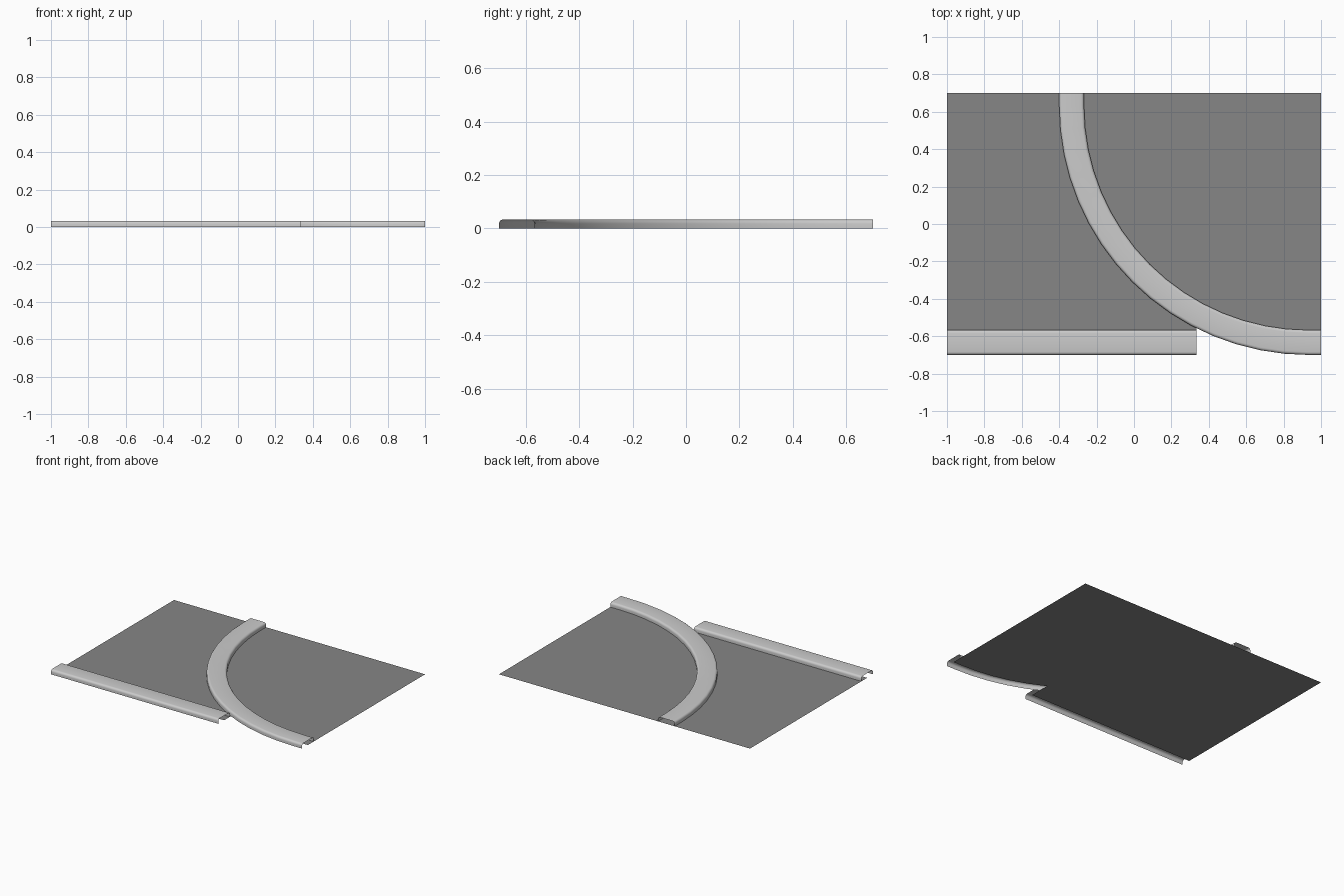
import bpy, bmesh, math
from mathutils import Vector

if "Cube" in bpy.data.objects:
    bpy.data.objects.remove(bpy.data.objects["Cube"])

W, H, R = 0.133, 0.0335, 0.016     # kerb width, height, edge rounding
CX, CY = 0.933, 0.633              # centre of the kerb bend
MID = 1.333 - W / 2                # bend radius at kerb midline
EDGE = -0.7 + W / 2                # kerb midline along the front
STEPS = 16


def make_object(name, bm):
    mesh = bpy.data.meshes.new(name)
    bm.to_mesh(mesh)
    bm.free()
    obj = bpy.data.objects.new(name, mesh)
    bpy.context.collection.objects.link(obj)
    return obj


def kerb_profile(n=4):
    """Open, round-shouldered section: (offset across, height)."""
    half = [(W / 2, 0.0)]
    for i in range(n + 1):
        a = math.pi / 2 * i / n
        half.append((W / 2 - R + R * math.cos(a), H - R + R * math.sin(a)))
    return half + [(-x, z) for x, z in reversed(half)]


def sweep_kerb(name, path):
    """path: list of (point, sideways direction) on the ground."""
    bm = bmesh.new()
    rows = [[bm.verts.new((p.x + d.x * s, p.y + d.y * s, z))
             for s, z in kerb_profile()] for p, d in path]
    for a, b in zip(rows, rows[1:]):
        for i in range(len(a) - 1):
            bm.faces.new((a[i], b[i], b[i + 1], a[i + 1]))
    obj = make_object(name, bm)
    bpy.ops.object.select_all(action='DESELECT')
    obj.select_set(True)
    bpy.context.view_layer.objects.active = obj
    bpy.ops.object.shade_smooth_by_angle(angle=math.radians(40))


# straight kerb along the front
out = Vector((0, -1))
sweep_kerb("straight_kerb", [(Vector((-1, EDGE)), out), (Vector((0.333, EDGE)), out)])

# curved kerb: short straight, quarter bend, short straight
path = [(Vector((CX - MID, 0.7)), Vector((-1, 0)))]
for i in range(STEPS + 1):
    a = math.pi + math.pi / 2 * i / STEPS
    d = Vector((math.cos(a), math.sin(a)))
    path.append((Vector((CX, CY)) + d * MID, d))
path.append((Vector((1, EDGE)), out))
sweep_kerb("curved_kerb", path)

# flat dark ground, trimmed under the kerb midlines
outline = [(1, 0.7), (-1, 0.7), (-1, EDGE), (0.333, EDGE),
           (0.333, CY - math.sqrt(MID ** 2 - (CX - 0.333) ** 2))]
outline += [(p.x, p.y) for p, d in path if p.x > 0.34]
bm = bmesh.new()
face = bm.faces.new([bm.verts.new((x, y, 0)) for x, y in outline])
bmesh.ops.triangulate(bm, faces=[face])
ground = make_object("ground", bm)
asphalt = bpy.data.materials.new("asphalt")
asphalt.diffuse_color = (0.24, 0.24, 0.24, 1)
asphalt.use_nodes = True
asphalt.node_tree.nodes["Principled BSDF"].inputs["Base Color"].default_value = asphalt.diffuse_color
ground.data.materials.append(asphalt)
